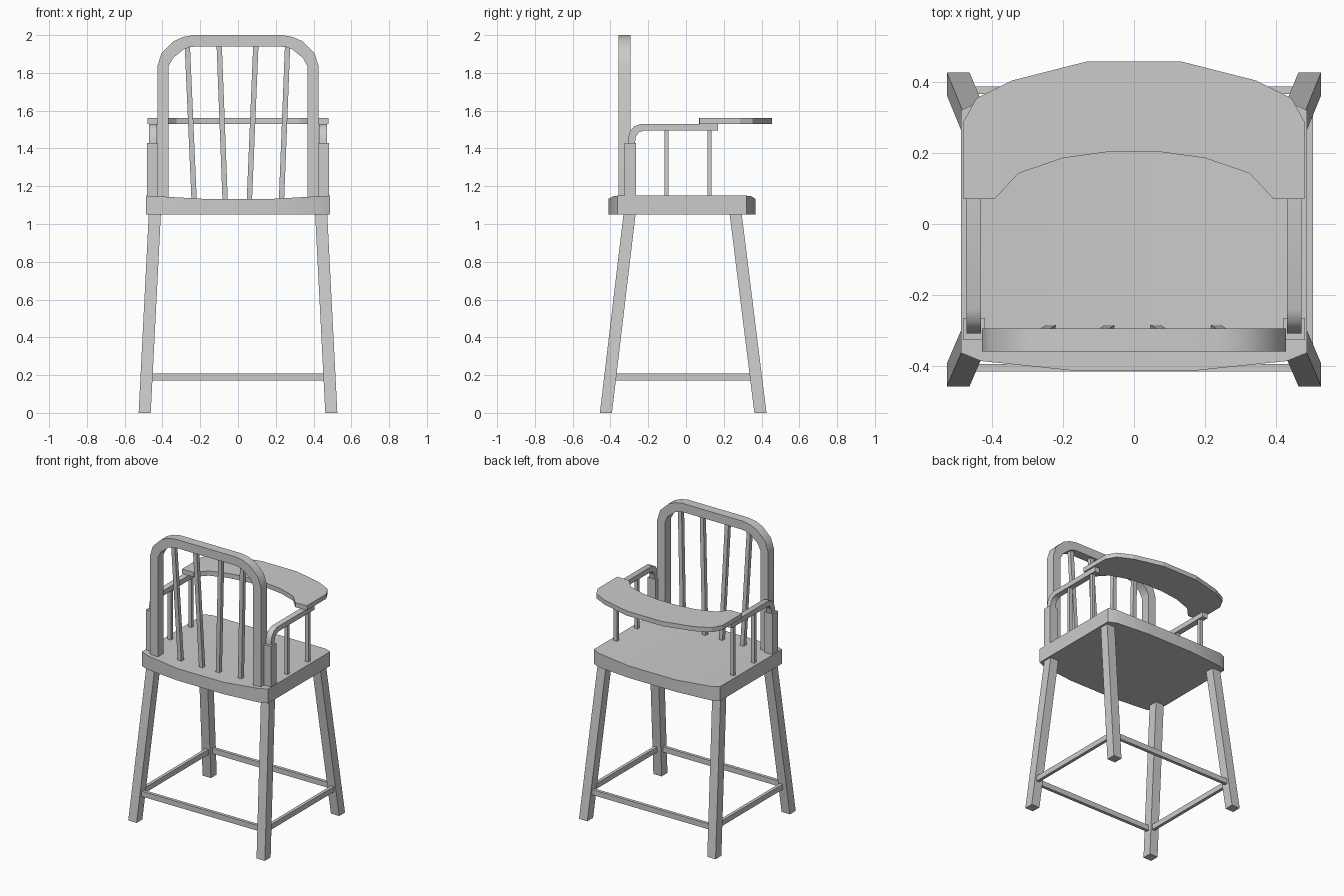
import bpy, bmesh, math
from mathutils import Vector

cube = bpy.data.objects.get("Cube")
if cube:
    bpy.data.objects.remove(cube, do_unlink=True)

paint = bpy.data.materials.new("plain_grey")
paint.use_nodes = True
GREY = (0.6, 0.6, 0.6, 1)
paint.diffuse_color = GREY
paint.node_tree.nodes["Principled BSDF"].inputs["Base Color"].default_value = GREY


def finish(name, bm, smooth=False):
    bmesh.ops.recalc_face_normals(bm, faces=bm.faces)
    mesh = bpy.data.meshes.new(name)
    bm.to_mesh(mesh)
    bm.free()
    mesh.materials.append(paint)
    obj = bpy.data.objects.new(name, mesh)
    bpy.context.collection.objects.link(obj)
    if smooth:
        bpy.ops.object.select_all(action="DESELECT")
        obj.select_set(True)
        bpy.context.view_layer.objects.active = obj
        bpy.ops.object.shade_smooth_by_angle(angle=math.radians(38))
    return obj


def prism(name, outline, axis, lo, hi, smooth=False):
    """Extrude a 2D outline along one axis (0, 1 or 2)."""
    bm = bmesh.new()

    def place(p, d):
        co = list(p)
        co.insert(axis, d)
        return bm.verts.new(co)

    a = [place(p, lo) for p in outline]
    b = [place(p, hi) for p in outline]
    bm.faces.new(a)
    bm.faces.new(b[::-1])
    n = len(a)
    for i in range(n):
        j = (i + 1) % n
        bm.faces.new((a[i], b[i], b[j], a[j]))
    return finish(name, bm, smooth)


def strut(name, start, end, size):
    """Slanted bar; its ends are parallel to the plane across its main axis."""
    start, end = Vector(start), Vector(end)
    d = end - start
    axis = max(range(3), key=lambda i: abs(d[i]))
    u, v = [i for i in range(3) if i != axis]
    bm = bmesh.new()
    rings = []
    for p in (start, end):
        ring = []
        for su, sv in ((-1, -1), (1, -1), (1, 1), (-1, 1)):
            co = p.copy()
            co[u] += su * size[0] / 2
            co[v] += sv * size[1] / 2
            ring.append(bm.verts.new(co))
        rings.append(ring)
    a, b = rings
    bm.faces.new(a)
    bm.faces.new(b)
    for i in range(4):
        j = (i + 1) % 4
        bm.faces.new((a[i], a[j], b[j], b[i]))
    return finish(name, bm)


def mirrored(points):
    return points + [(-x, y) for x, y in reversed(points)]


# Seat: bowed outline with a shallow dip across the top
half = [(0.486, -0.362, 0.32, 1.15), (0.43, -0.385, 0.345, 1.147),
        (0.18, -0.411, 0.367, 1.133)]
columns = [(-x, a, b, z) for x, a, b, z in half] + half[::-1]
bm = bmesh.new()
loops = []
for x, back, front, top in columns:
    loops.append([bm.verts.new(c) for c in
                  ((x, back, 1.05), (x, front, 1.05), (x, front, top), (x, back, top))])
for a, b in zip(loops, loops[1:]):
    for i in range(4):
        j = (i + 1) % 4
        bm.faces.new((a[i], a[j], b[j], b[i]))
bm.faces.new(loops[0])
bm.faces.new(loops[-1])
finish("seat", bm, True)

# Backrest hoop
outer = [(-0.427, 1.13), (-0.427, 1.835), (-0.405, 1.905), (-0.34, 1.968),
         (-0.29, 1.99), (-0.235, 2.0)]
inner = [(-0.367, 1.13), (-0.367, 1.835), (-0.345, 1.878), (-0.287, 1.925),
         (-0.255, 1.936), (-0.22, 1.94)]
prism("backrest_hoop", mirrored(outer) + mirrored(inner)[::-1], 1, -0.358, -0.293, True)

# Backrest spindles fan outwards
for i, (low, high) in enumerate([(-0.232, -0.269), (-0.068, -0.1),
                                 (0.06, 0.095), (0.23, 0.263)]):
    strut(f"back_spindle_{i + 1}", (low, -0.297, 1.12), (high, -0.32, 1.96), (0.028, 0.028))

# Legs, arms and side rails
arm = [(-0.308, 1.4), (-0.308, 1.45), (-0.298, 1.488), (-0.276, 1.516), (-0.24, 1.53),
       (0.17, 1.53), (0.17, 1.495), (-0.222, 1.495), (-0.25, 1.485), (-0.266, 1.462),
       (-0.27, 1.43), (-0.27, 1.4)]
for side, s in (("left", 1), ("right", -1)):
    strut(f"{side}_back_leg", (s * 0.494, -0.424, 0), (s * 0.44, -0.298, 1.06), (0.064, 0.064))
    strut(f"{side}_front_leg", (s * 0.494, 0.394, 0), (s * 0.44, 0.262, 1.06), (0.064, 0.064))
    strut(f"{side}_arm_post", (s * 0.45, -0.295, 1.12), (s * 0.45, -0.295, 1.43), (0.062, 0.061))
    lo, hi = sorted((s * 0.43, s * 0.47))
    prism(f"{side}_armrest", arm, 0, lo, hi, True)
    for n, y in (("back", -0.103), ("front", 0.124)):
        strut(f"{side}_{n}_arm_spindle", (s * 0.45, y, 1.13), (s * 0.45, y, 1.51), (0.024, 0.022))
    x = 0.492 if s > 0 else -0.475
    strut(f"{side}_stretcher", (x, -0.4, 0.19), (x, 0.37, 0.19), (0.022, 0.037))

# Cross stretchers
for n, y in (("back", -0.404), ("front", 0.376)):
    strut(f"{n}_stretcher", (-0.48, y, 0.19), (0.48, y, 0.19), (0.022, 0.037))

# Curved tray
rim = [(-0.48, 0.071), (-0.48, 0.286), (-0.443, 0.353), (-0.343, 0.403), (-0.135, 0.456)]
cut = [(-0.392, 0.07), (-0.325, 0.142), (-0.2, 0.185), (-0.07, 0.203)]
prism("tray", mirrored(rim) + mirrored(cut)[::-1], 2, 1.53, 1.562)
